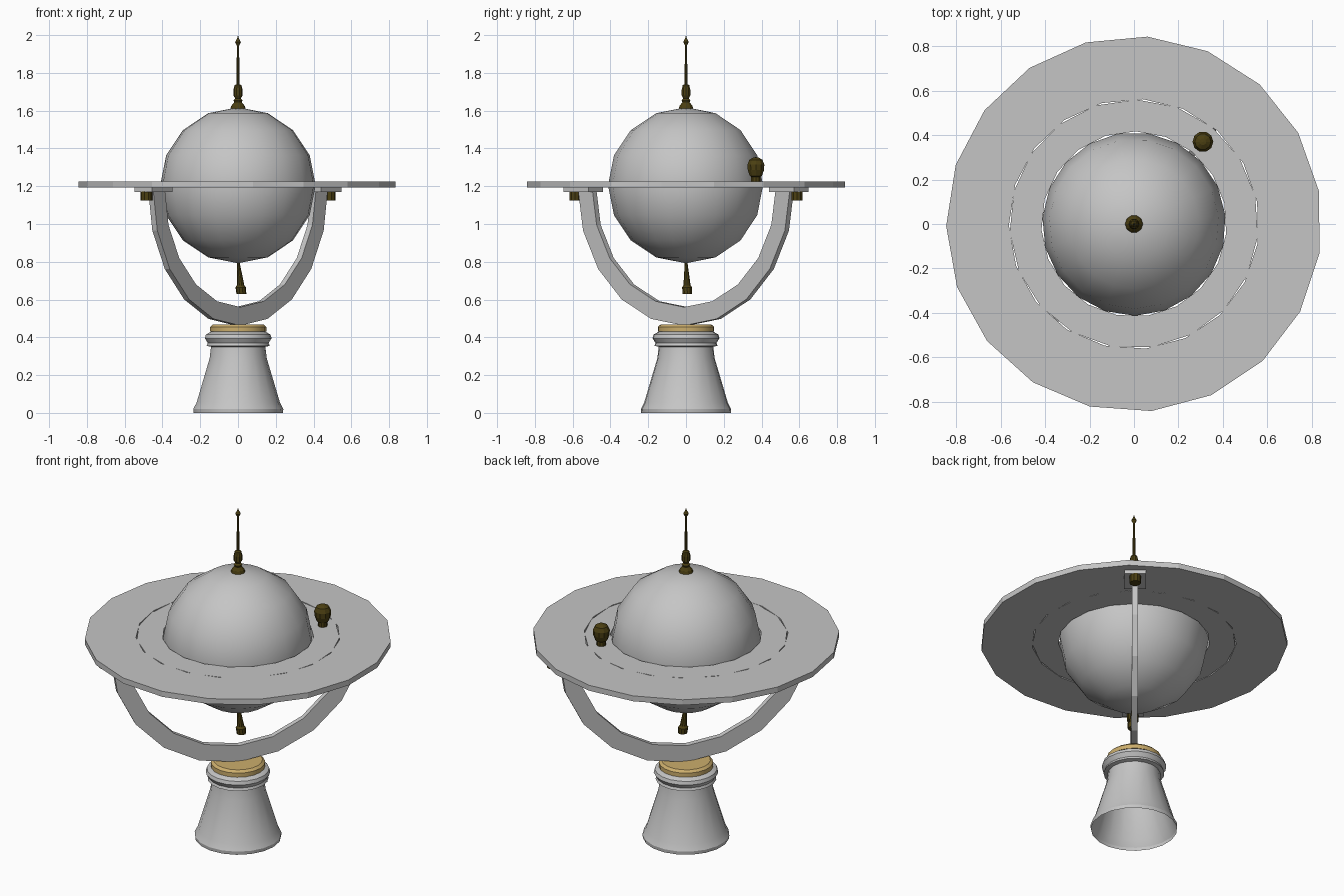
import bpy, bmesh, math
from mathutils import Matrix

cube = bpy.data.objects.get("Cube")
if cube:
    bpy.data.objects.remove(cube)


def material(name, rgb):
    m = bpy.data.materials.new(name)
    m.use_nodes = True
    m.diffuse_color = (*rgb, 1)
    m.node_tree.nodes["Principled BSDF"].inputs["Base Color"].default_value = (*rgb, 1)
    return m


GREY = material("pale grey", (0.56, 0.56, 0.56))
BRONZE = material("dark bronze", (0.07, 0.05, 0.006))
GOLD = material("soft gold", (0.6, 0.42, 0.15))

SIDES = 19
YOKE_ANGLE = math.radians(50.5)
RING_TURN = math.radians(10.1)


def finish(name, bm, mat, smooth=None):
    bmesh.ops.remove_doubles(bm, verts=bm.verts, dist=1e-5)
    bmesh.ops.recalc_face_normals(bm, faces=bm.faces)
    mesh = bpy.data.meshes.new(name)
    bm.to_mesh(mesh)
    bm.free()
    mesh.materials.append(mat)
    ob = bpy.data.objects.new(name, mesh)
    bpy.context.collection.objects.link(ob)
    if smooth:
        bpy.ops.object.select_all(action='DESELECT')
        ob.select_set(True)
        bpy.context.view_layer.objects.active = ob
        bpy.ops.object.shade_smooth_by_angle(angle=math.radians(smooth))
    return ob


def lathe(name, profile, mat, sides=SIDES, turn=0.0, at=(0, 0), closed=False, smooth=None):
    """Revolve a list of (radius, z) points around a vertical axis."""
    bm = bmesh.new()
    rows = []
    for i in range(sides):
        a = turn + math.tau * i / sides
        rows.append([bm.verts.new((at[0] + r * math.cos(a), at[1] + r * math.sin(a), z))
                     for r, z in profile])
    count = len(profile)
    for i in range(sides):
        p, q = rows[i], rows[(i + 1) % sides]
        for j in range(count if closed else count - 1):
            k = (j + 1) % count
            bm.faces.new((p[j], q[j], q[k], p[k]))
    bmesh.ops.remove_doubles(bm, verts=bm.verts, dist=1e-6)
    return finish(name, bm, mat, smooth)


def flat_ring(name, inner, outer, low, high, turn):
    return lathe(name, [(inner, low), (outer, low), (outer, high), (inner, high)],
                 GREY, turn=turn, closed=True)


# Pedestal: hollow flared foot, collar and gold cap
lathe("pedestal", [(0.238, 0), (0.24, 0.02), (0.222, 0.055), (0.152, 0.29), (0.145, 0.35),
                   (0.168, 0.355), (0.162, 0.37), (0.178, 0.395), (0.172, 0.415),
                   (0.145, 0.43), (0, 0.43)], GREY, smooth=30)
lathe("pedestal_cap", [(0, 0.43), (0.15, 0.43), (0.15, 0.455), (0.135, 0.468), (0, 0.468)],
      GOLD, smooth=30)

# Half circle yoke that carries the rings
bm = bmesh.new()
STEPS, WIDTH = 10, 0.034
loops = []
for i in range(STEPS + 1):
    a = math.pi + math.pi * i / STEPS
    loops.append([bm.verts.new((r * math.cos(a), y, 1.19 + r * math.sin(a)))
                  for r, y in ((0.63, -WIDTH / 2), (0.728, -WIDTH / 2),
                               (0.728, WIDTH / 2), (0.63, WIDTH / 2))])
for p, q in zip(loops, loops[1:]):
    for j in range(4):
        bm.faces.new((p[j], p[(j + 1) % 4], q[(j + 1) % 4], q[j]))
bm.faces.new(loops[0])
bm.faces.new(loops[-1])
bm.transform(Matrix.Rotation(YOKE_ANGLE, 4, 'Z'))
finish("yoke", bm, GREY)

# Bracket plates and bolts at both yoke ends
for side, turn in (("back", YOKE_ANGLE), ("front", YOKE_ANGLE + math.pi)):
    bm = bmesh.new()
    bmesh.ops.create_cube(bm, size=1)
    bm.transform(Matrix.Rotation(turn, 4, 'Z') @ Matrix.Translation((0.705, 0, 1.181))
                 @ Matrix.Diagonal((0.17, 0.12, 0.022, 1)))
    finish(side + "_bracket", bm, GREY)
    spot = (0.762 * math.cos(turn), 0.762 * math.sin(turn))
    lathe(side + "_bolt", [(0, 1.125), (0.031, 1.125), (0.031, 1.172), (0, 1.172)],
          BRONZE, sides=10, at=spot)

# Horizon rings, nearly touching
flat_ring("outer_ring", 0.563, 0.845, 1.192, 1.225, RING_TURN)
flat_ring("inner_ring", 0.417, 0.56, 1.194, 1.224, RING_TURN + math.radians(3))

# Globe
bm = bmesh.new()
bmesh.ops.create_uvsphere(bm, u_segments=SIDES, v_segments=8, radius=0.413)
bm.transform(Matrix.Translation((0, 0, 1.205)) @ Matrix.Rotation(RING_TURN, 4, 'Z'))
finish("globe", bm, GREY, smooth=30)

# Spire on top of the globe
lathe("top_spire", [(0, 1.605), (0.04, 1.61), (0.036, 1.625), (0.02, 1.645), (0.024, 1.655),
                    (0.015, 1.665), (0.024, 1.68), (0.024, 1.71), (0.018, 1.735),
                    (0.008, 1.74), (0.006, 1.945), (0.015, 1.963), (0.004, 1.985), (0, 2.0)],
      BRONZE, sides=10)

# Drop finial under the globe, leaning slightly
drop = lathe("bottom_drop", [(0, 0.81), (0.006, 0.81), (0.02, 0.675), (0.028, 0.665),
                             (0.026, 0.63), (0, 0.63)], BRONZE, sides=10)
for v in drop.data.vertices:
    v.co.x += (0.81 - v.co.z) * 0.1
    v.co.y += (0.81 - v.co.z) * 0.04

# Small knob standing on the inner ring
lathe("ring_knob", [(0, 1.222), (0.026, 1.222), (0.026, 1.25), (0.034, 1.255), (0.045, 1.285),
                    (0.047, 1.315), (0.036, 1.34), (0.015, 1.352), (0, 1.354)],
      BRONZE, sides=10, at=(0.31, 0.37))
